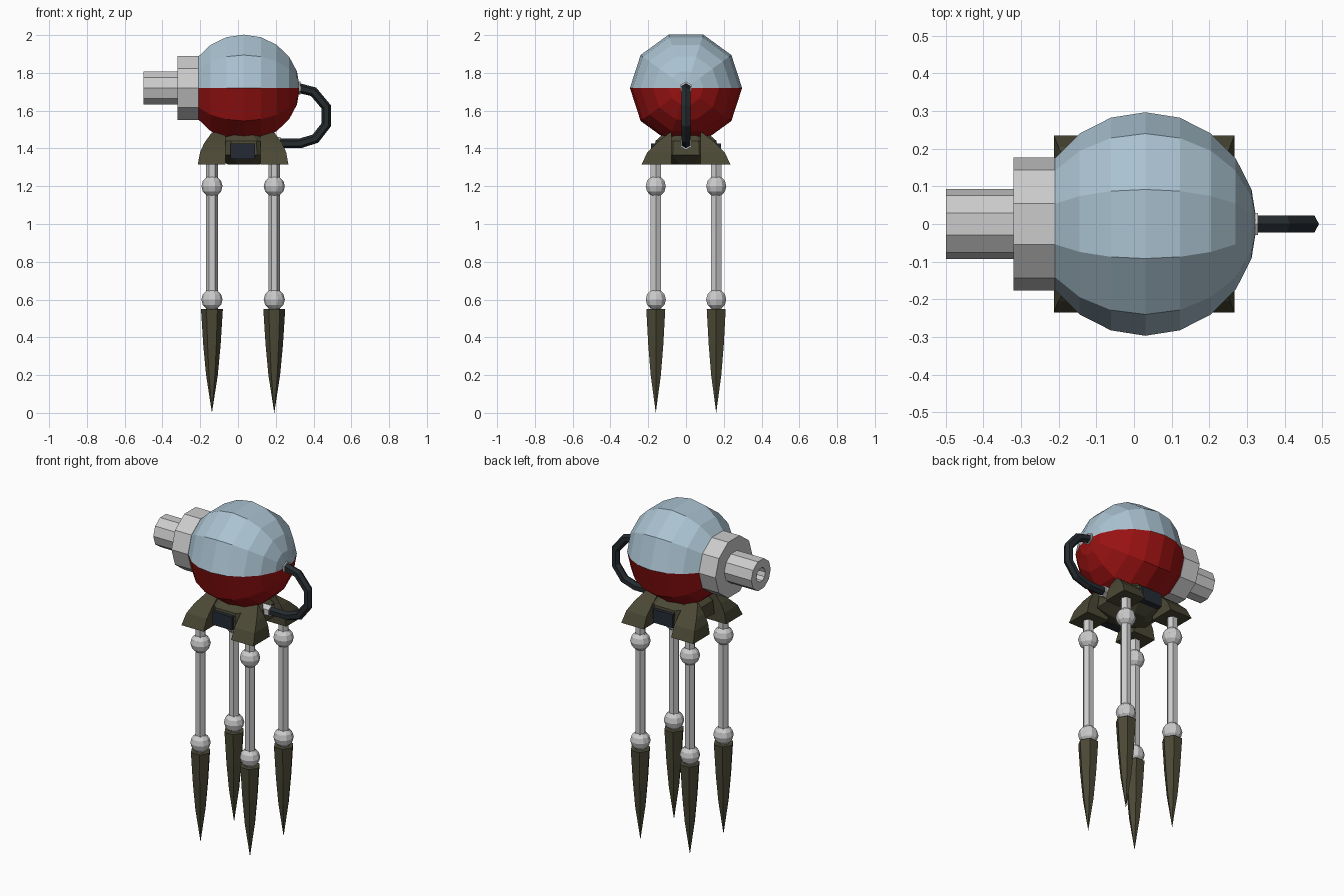
import bpy, bmesh, math
from mathutils import Vector

if "Cube" in bpy.data.objects:
    bpy.data.objects.remove(bpy.data.objects["Cube"])

CX, CZ = 0.03, 1.72   # body centre


def material(name, rgb):
    m = bpy.data.materials.new(name)
    m.diffuse_color = (*rgb, 1)
    m.use_nodes = True
    m.node_tree.nodes["Principled BSDF"].inputs["Base Color"].default_value = m.diffuse_color
    return m


BLUE = material("pale_blue", (0.40, 0.54, 0.63))
RED = material("dark_red", (0.33, 0.006, 0.006))
OLIVE = material("olive", (0.07, 0.065, 0.035))
NAVY = material("navy", (0.018, 0.024, 0.035))
BLACK = material("rubber", (0.018, 0.024, 0.028))


def finish(name, bm, mat=None):
    bmesh.ops.remove_doubles(bm, verts=bm.verts, dist=1e-5)
    bmesh.ops.recalc_face_normals(bm, faces=bm.faces)
    me = bpy.data.meshes.new(name)
    bm.to_mesh(me)
    bm.free()
    if mat:
        me.materials.append(mat)
    ob = bpy.data.objects.new(name, me)
    bpy.context.collection.objects.link(ob)
    return ob


def lathe(name, profile, segs, origin, mat=None, axis='Z', sweep=1.0, start=0.0):
    """Spin (radius, height) points about an axis through origin."""
    bm = bmesh.new()
    n = round(segs * sweep)
    rows = []
    for i in range(n + 1):
        a = start + 2 * math.pi * i / segs
        row = []
        for r, h in profile:
            c, s = r * math.cos(a), r * math.sin(a)
            p = (h, c, s) if axis == 'X' else (c, s, h)
            row.append(bm.verts.new(Vector(p) + Vector(origin)))
        rows.append(row)
    for a, b in zip(rows, rows[1:]):
        for j in range(len(profile) - 1):
            bm.faces.new((a[j], a[j + 1], b[j + 1], b[j]))
    bmesh.ops.dissolve_degenerate(bm, dist=1e-6, edges=bm.edges)
    return finish(name, bm, mat)


def loft(name, rings, mat=None):
    bm = bmesh.new()
    rows = [[bm.verts.new(p) for p in ring] for ring in rings]
    n = len(rows[0])
    for a, b in zip(rows, rows[1:]):
        for j in range(n):
            bm.faces.new((a[j], a[(j + 1) % n], b[(j + 1) % n], b[j]))
    bm.faces.new(rows[0])
    bm.faces.new(rows[-1])
    return finish(name, bm, mat)


# Ball body, ten sides around the x axis, in two coloured halves
R = 0.297
arc = [(R * math.cos(math.radians(d)), R * math.sin(math.radians(d)))
       for d in range(-54, 91, 18)]
lathe("upper_shell", arc, 10, (CX, 0, CZ), BLUE, 'X', 0.5)
lathe("lower_shell", arc, 10, (CX, 0, CZ), RED, 'X', 0.5, math.pi)

# Barrel collar and hollow barrel
lathe("barrel_collar", [(0, -.21), (.177, -.21), (.177, -.32), (0, -.32)],
      10, (0, 0, CZ), None, 'X')
lathe("barrel", [(0, -.32), (.093, -.32), (.093, -.5), (.042, -.5), (.042, -.38), (0, -.38)],
      10, (0, 0, CZ), None, 'X')

# Hip core under the ball
lathe("hip_core", [(0, 1.315), (.09, 1.315), (.185, 1.365), (.175, 1.44), (.10, 1.50), (0, 1.50)],
      8, (CX, 0, 0), OLIVE, start=math.pi / 8)
for s, side in ((-1, "front"), (1, "back")):
    bm = bmesh.new()
    bmesh.ops.create_cube(bm, size=1)
    for v in bm.verts:
        v.co = (v.co.x * .13 + CX - .005, v.co.y * .04 + s * .165, v.co.z * .08 + 1.385)
    finish(side + "_hip_panel", bm, NAVY)

# Four arched fenders, each with its leg
levels = [(1.315, .24, .235), (1.38, .228, .205), (1.43, .205, .155), (1.485, .165, .085)]
IX, IY = .092, .078
leg_profile = [(0, .54), (.031, .54), (.031, 1.33), (0, 1.33)]
foot_profile = [(0, 0), (.031, .20), (.046, .36), (.058, .55), (0, .55)]
ball = [(.056 * math.cos(math.radians(d)), .056 * math.sin(math.radians(d)))
        for d in range(-90, 91, 30)]
for sx, xn in ((-1, "left"), (1, "right")):
    for sy, yn in ((-1, "front"), (1, "back")):
        tag = yn + "_" + xn
        rings = [[(CX - .003 + sx * a, sy * b, z)
                  for a, b in ((IX, IY), (hx, IY), (hx, hy), (IX, hy))]
                 for z, hx, hy in levels]
        loft(tag + "_fender", rings, OLIVE)
        x, y = CX - .003 + sx * .165, sy * .16
        lathe(tag + "_leg_rod", leg_profile, 6, (x, y, 0))
        lathe(tag + "_foot_spike", foot_profile, 6, (x, y, 0), OLIVE)
        for z, jn in ((1.2, "upper"), (.6, "lower")):
            lathe(tag + "_" + jn + "_joint", ball, 10, (x, y, z))

# Hose looping from the back of the ball down to the hip
path = [(.32, 1.72), (.40, 1.70), (.467, 1.62), (.467, 1.525),
        (.41, 1.452), (.33, 1.427), (.20, 1.427)]
pts = [Vector((x, 0, z)) for x, z in path]
rings = []
for i, p in enumerate(pts):
    a = (p - pts[max(i - 1, 0)]).normalized()
    b = (pts[min(i + 1, len(pts) - 1)] - p).normalized()
    t = (a + b).normalized()
    side = Vector((0, 1, 0))
    up = t.cross(side)
    rings.append([p + .026 * (math.cos(k * math.pi / 3) * up + math.sin(k * math.pi / 3) * side)
                  for k in range(6)])
loft("hose", rings, BLACK)
for name, x0, x1, z in (("upper_hose_fitting", .30, .33, 1.72), ("lower_hose_fitting", .17, .225, 1.427)):
    lathe(name, [(0, x0), (.034, x0), (.034, x1), (0, x1)], 6, (0, 0, z), None, 'X', 1, math.pi / 6)
